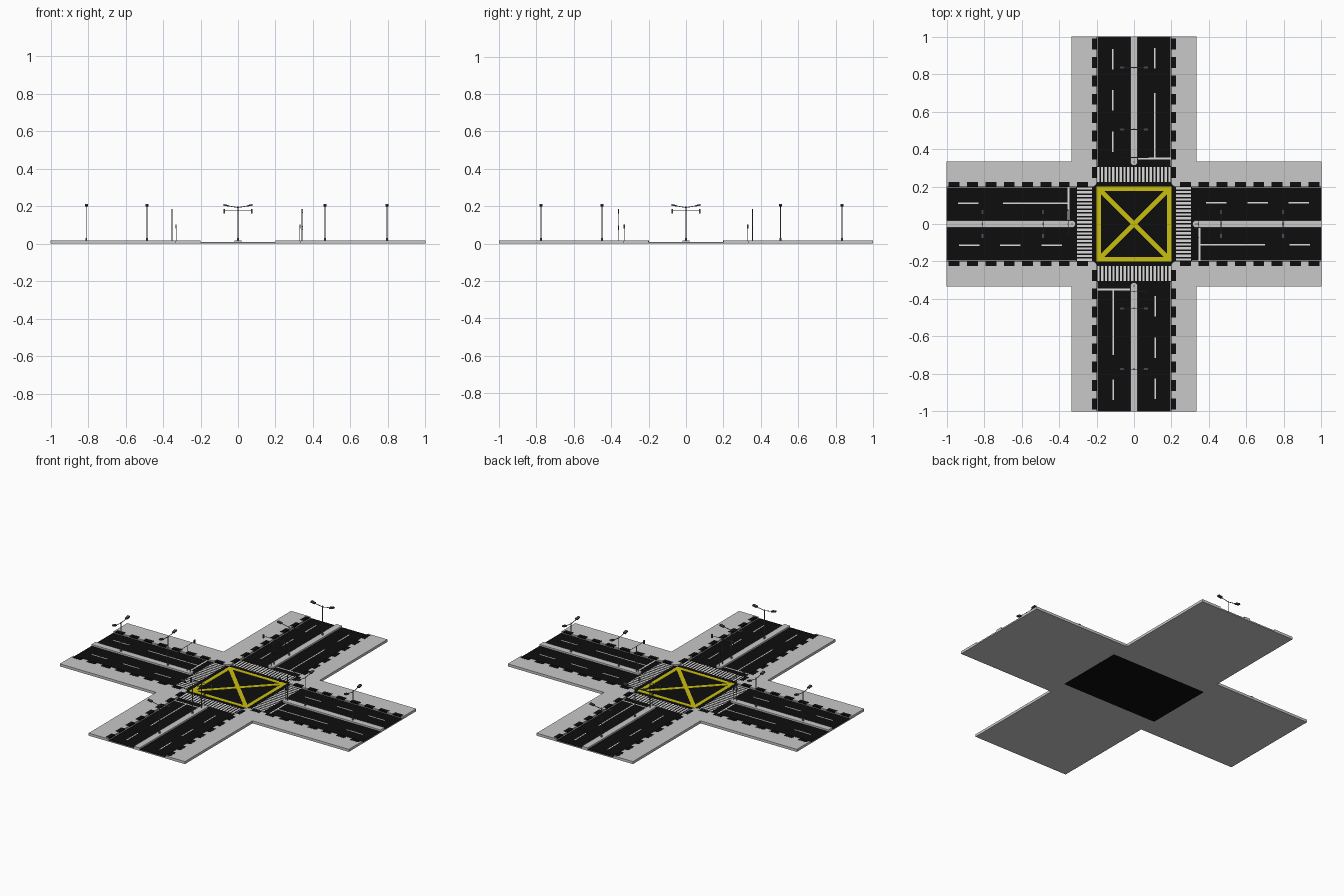
import bpy, bmesh, math
from mathutils import Matrix, Vector

old = bpy.data.objects.get("Cube")
if old:
    bpy.data.objects.remove(old)


def material(name, r, g, b):
    m = bpy.data.materials.new(name)
    m.use_nodes = True
    m.diffuse_color = (r, g, b, 1)
    node = next(n for n in m.node_tree.nodes if n.type == 'BSDF_PRINCIPLED')
    node.inputs["Base Color"].default_value = (r, g, b, 1)
    return m


CONCRETE = material("concrete grey", 0.58, 0.58, 0.58)
ASPHALT = material("asphalt black", 0.004, 0.004, 0.004)
WHITE = material("road paint white", 0.72, 0.72, 0.72)
YELLOW = material("road paint yellow", 0.6, 0.53, 0.004)
STEEL = material("pole grey", 0.2, 0.2, 0.21)
DARK = material("lamp dark grey", 0.06, 0.06, 0.08)
RED = material("signal red", 0.6, 0.01, 0.01)
GREEN = material("signal green", 0.01, 0.4, 0.05)

ROAD, KERB, WALK = 0.008, 0.2, 0.333
PAINT = ROAD + 0.001


class Part:
    """Collects simple solids into one mesh object."""

    def __init__(self, name, mat):
        self.name, self.mat, self.bm = name, mat, bmesh.new()

    def box(self, x0, x1, y0, y1, z0, z1, turn=None):
        size = Matrix.Diagonal((x1 - x0, y1 - y0, z1 - z0, 1))
        place = Matrix.Translation(((x0 + x1) / 2, (y0 + y1) / 2, (z0 + z1) / 2))
        bmesh.ops.create_cube(self.bm, size=1, matrix=(turn or Matrix()) @ place @ size)

    def rod(self, a, b, r):
        a, b = Vector(a), Vector(b)
        rot = (b - a).to_track_quat('Z', 'Y').to_matrix().to_4x4()
        bmesh.ops.create_cone(self.bm, cap_ends=True, segments=8, radius1=r, radius2=r,
                              depth=(b - a).length,
                              matrix=Matrix.Translation((a + b) / 2) @ rot)

    def prism(self, outline, z0, z1):
        base = self.bm.faces.new([self.bm.verts.new((x, y, z0)) for x, y in outline])
        top = bmesh.ops.extrude_face_region(self.bm, geom=[base])["geom"]
        bmesh.ops.translate(self.bm, vec=(0, 0, z1 - z0),
                            verts=[v for v in top if isinstance(v, bmesh.types.BMVert)])

    def finish(self, turn=None):
        bmesh.ops.recalc_face_normals(self.bm, faces=self.bm.faces)
        mesh = bpy.data.meshes.new(self.name)
        self.bm.to_mesh(mesh)
        self.bm.free()
        mesh.materials.append(self.mat)
        obj = bpy.data.objects.new(self.name, mesh)
        bpy.context.scene.collection.objects.link(obj)
        if turn:
            obj.matrix_world = turn


def arc(cx, cy, r, start, end, steps=8):
    return [(cx + r * math.cos(math.radians(start + (end - start) * i / steps)),
             cy + r * math.sin(math.radians(start + (end - start) * i / steps)))
            for i in range(steps + 1)]


# Central junction with the yellow crossed box
centre = Part("junction_road", ASPHALT)
centre.box(-WALK, WALK, -0.22, 0.22, 0, ROAD)
centre.finish()

grid = Part("yellow_box_marking", YELLOW)
for k in range(4):
    turn = Matrix.Rotation(k * math.pi / 2, 4, 'Z')
    grid.box(-0.2, 0.2, 0.176, 0.2, ROAD, PAINT, turn)
for angle in (45, 135):
    grid.box(-0.26, 0.26, -0.012, 0.012, ROAD, PAINT, Matrix.Rotation(math.radians(angle), 4, 'Z'))
grid.finish()

# Each arm is built along +x and then turned: name, lamp positions, signal position
arms = [("left", (0.465, 0.795), 0.342), ("back", (0.505, 0.835), 0.355),
        ("right", (0.485, 0.81), 0.352), ("front", (0.45, 0.775), 0.36)]

for k, (side, lamps, signal) in enumerate(arms):
    turn = Matrix.Rotation(k * math.pi / 2, 4, 'Z')
    start = 0.22 if k % 2 else WALK

    # Slab and road surface
    slab = Part(side + "_slab", CONCRETE)
    slab.box(start, 1, -WALK, WALK, 0, ROAD - 0.001)
    slab.finish(turn)
    road = Part(side + "_road", ASPHALT)
    road.box(start, 1, -KERB, KERB, ROAD - 0.001, ROAD)
    road.finish(turn)

    # Corner pavement with a rounded kerb
    walk = Part(side + "_pavement", CONCRETE)
    walk.prism([(1, KERB), (1, WALK), (WALK, WALK), (WALK, 1), (KERB, 1)]
               + arc(KERB + 0.025, KERB + 0.025, 0.025, 180, 270), ROAD - 0.001, 0.016)
    walk.finish(turn)

    # Black kerb dashes on both sides
    dashes = Part(side + "_kerb_dashes", ASPHALT)
    for i in range(8):
        x = 0.245 + i * 0.098
        for s in (-1, 1):
            y0, y1 = sorted((s * (KERB - 0.001), s * 0.224))
            dashes.box(x, min(x + 0.058, 1), y0, y1, ROAD, 0.017)
    dashes.finish(turn)

    # Central reservation with a rounded nose
    median = Part(side + "_median", CONCRETE)
    median.prism([(1, -0.02), (1, 0.02)] + arc(0.332, 0, 0.02, 90, 270), ROAD - 0.001, 0.018)
    median.finish(turn)

    # White paint: crossing, stop line, lane lines, edge lines
    paint = Part(side + "_road_paint", WHITE)
    for i in range(20):
        y = -0.195 + i * 0.02
        paint.box(0.225, 0.305, y, y + 0.012, ROAD, PAINT)
    paint.box(0.345, 0.354, -0.195, -0.022, ROAD, PAINT)
    paint.box(0.354, 0.70, -0.115, -0.108, ROAD, PAINT)
    paint.box(0.83, 0.94, -0.115, -0.108, ROAD, PAINT)
    for x in (0.385, 0.605, 0.825):
        paint.box(x, x + 0.11, 0.11, 0.117, ROAD, PAINT)
    for s in (-1, 1):
        paint.box(0.31, 1, s * 0.196 - 0.002, s * 0.196 + 0.002, ROAD, PAINT)
    paint.finish(turn)

    # Double street lamps
    poles = Part(side + "_lamp_poles", STEEL)
    heads = Part(side + "_lamp_heads", DARK)
    for x in lamps:
        poles.rod((x, 0, 0.016), (x, 0, 0.2), 0.0025)
        poles.rod((x, 0, 0.016), (x, 0, 0.03), 0.005)
        for s in (-1, 1):
            poles.rod((x, 0, 0.193), (x, s * 0.055, 0.202), 0.002)
            tilt = Matrix.Translation((x, s * 0.065, 0.205)) @ Matrix.Rotation(s * 0.2, 4, 'X')
            heads.box(-0.008, 0.008, -0.014, 0.014, -0.004, 0.004, tilt)
    poles.finish(turn)
    heads.finish(turn)

    # Traffic signals: tall post with crossbar, short post for walkers
    posts = Part(side + "_signal_posts", STEEL)
    posts.rod((signal, 0, 0.016), (signal, 0, 0.175), 0.002)
    posts.rod((signal, -0.073, 0.175), (signal, 0.073, 0.175), 0.0015)
    posts.rod((0.33, 0, 0.016), (0.33, 0, 0.095), 0.002)
    posts.finish(turn)
    cases = Part(side + "_signal_cases", DARK)
    red = Part(side + "_red_lenses", RED)
    green = Part(side + "_green_lenses", GREEN)
    for x, y, z in ((signal, -0.073, 0.173), (signal, 0.073, 0.173), (signal, 0, 0.085), (0.33, 0, 0.092)):
        cases.box(x - 0.003, x + 0.003, y - 0.004, y + 0.004, z - 0.011, z + 0.011)
        for lens, dz in ((red, 0.006), (green, -0.006)):
            lens.rod((x + 0.003, y, z + dz), (x + 0.004, y, z + dz), 0.0025)
    for part in (cases, red, green):
        part.finish(turn)
